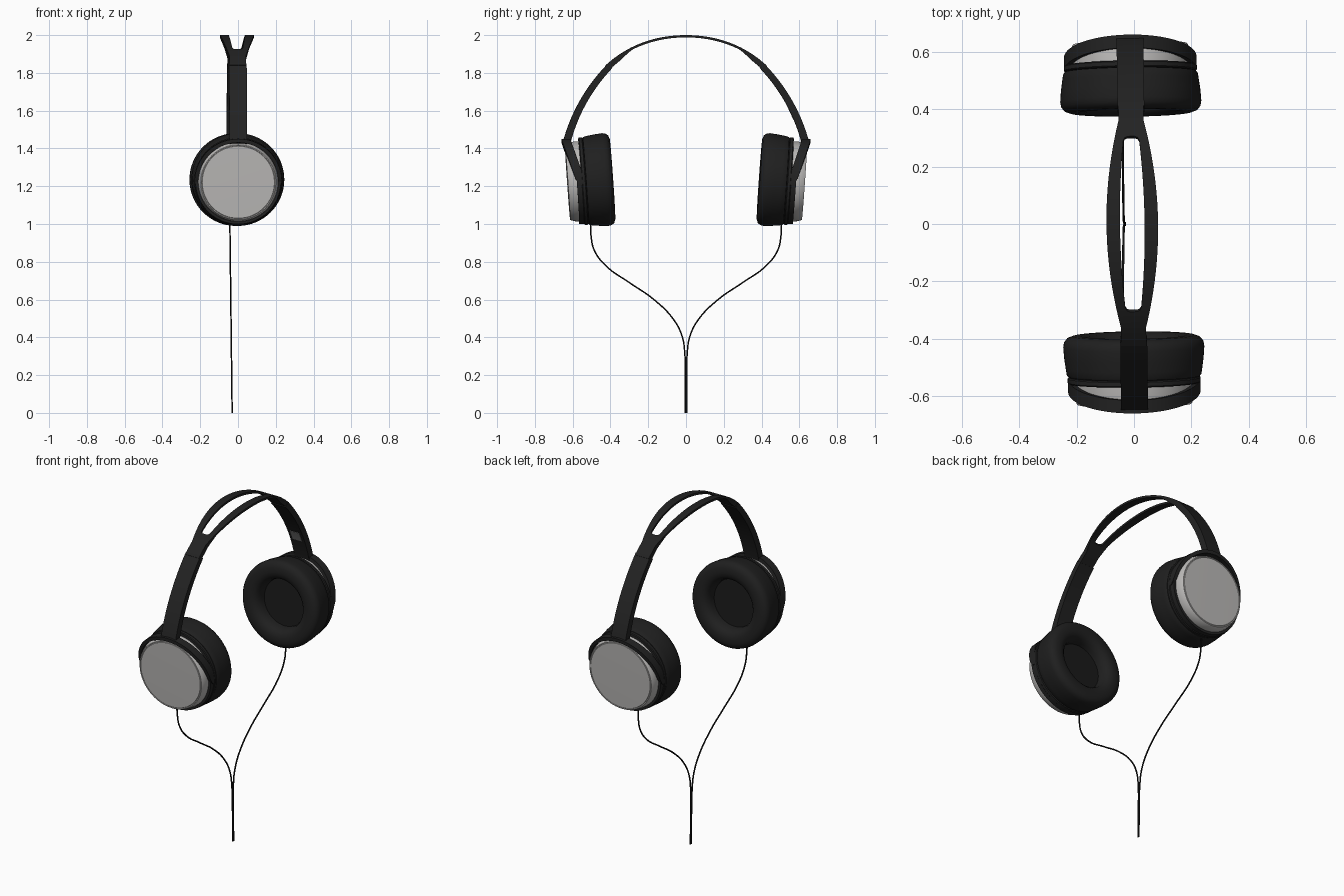
import bpy, bmesh, math
from mathutils import Vector

if "Cube" in bpy.data.objects:
    bpy.data.objects.remove(bpy.data.objects["Cube"])

YAW, SHIFT = math.radians(0.7), -0.006   # the whole model is turned a hair
TILT = math.radians(4)


def material(name, r, g, b):
    m = bpy.data.materials.new(name)
    m.diffuse_color = (r, g, b, 1)
    m.use_nodes = True
    m.node_tree.nodes["Principled BSDF"].inputs["Base Color"].default_value = m.diffuse_color
    return m


BLACK = material("black plastic", 0.016, 0.016, 0.016)
PAD = material("black padding", 0.014, 0.014, 0.014)
CLOTH = material("dark speaker cloth", 0.010, 0.010, 0.010)
SILVER = material("silver grey", 0.50, 0.49, 0.48)
LABEL = material("label grey", 0.22, 0.22, 0.22)
CABLE = material("cable black", 0.006, 0.006, 0.006)


def finish(name, bm, mat, angle=35):
    bmesh.ops.remove_doubles(bm, verts=bm.verts, dist=1e-5)
    bmesh.ops.recalc_face_normals(bm, faces=bm.faces)
    me = bpy.data.meshes.new(name)
    bm.to_mesh(me)
    bm.free()
    ob = bpy.data.objects.new(name, me)
    bpy.context.collection.objects.link(ob)
    me.materials.append(mat)
    ob.rotation_euler.z, ob.location.x = YAW, SHIFT
    bpy.ops.object.select_all(action='DESELECT')
    ob.select_set(True)
    bpy.context.view_layer.objects.active = ob
    bpy.ops.object.shade_smooth_by_angle(angle=math.radians(angle))
    return ob


def slab(name, outer, inner, mat, solid=lambda i, j: True):
    """Closed plate between two grids of points; solid() leaves openings."""
    bm = bmesh.new()
    T = [[bm.verts.new(p) for p in row] for row in outer]
    B = [[bm.verts.new(p) for p in row] for row in inner]
    n, m = len(T) - 1, len(T[0]) - 1

    def full(i, j):
        return 0 <= i < n and 0 <= j < m and solid(i, j)
    for i in range(n):
        for j in range(m):
            if not full(i, j):
                continue
            q = [(i, j), (i + 1, j), (i + 1, j + 1), (i, j + 1)]
            bm.faces.new([T[a][b] for a, b in q])
            bm.faces.new([B[a][b] for a, b in reversed(q)])
            near = [(i, j - 1), (i + 1, j), (i, j + 1), (i - 1, j)]
            for k in range(4):
                if not full(*near[k]):
                    (a, b), (c, d) = q[k], q[(k + 1) % 4]
                    bm.faces.new([T[a][b], B[a][b], B[c][d], T[c][d]])
    loose = [v for v in bm.verts if not v.link_faces]
    bmesh.ops.delete(bm, geom=loose, context='VERTS')
    return finish(name, bm, mat)


def cup(s, x, h, d):
    """Ear cup space: x across, h up, d outward from the pad face."""
    c, t = math.cos(TILT), math.sin(TILT)
    return Vector((x, s * (0.388 + d * c + h * t), 1.238 - d * t + h * c))


def lathe(name, s, profile, mat, steps=64):
    bm = bmesh.new()
    rings = [[bm.verts.new(cup(s, r * math.cos(2 * math.pi * k / steps),
                               r * math.sin(2 * math.pi * k / steps), d))
              for k in range(steps)] if r else [bm.verts.new(cup(s, 0, 0, d))] * steps
             for r, d in profile]
    for a, b in zip(rings, rings[1:]):
        for k in range(steps):
            l = (k + 1) % steps
            quad = list(dict.fromkeys([a[k], a[l], b[l], b[k]]))
            bm.faces.new(quad)
    return finish(name, bm, mat)


# Headband: thin arch that widens in the middle around a long slot
def arch(y):
    return 2.0 - 0.70 * y * y - y ** 4


half = [0.025 * k for k in range(1, 12)] + [0.292, 0.302, 0.306, 0.33, 0.36, 0.39, 0.425]
ys = [-y for y in reversed(half)] + [0] + half
top, bottom = [], []
for y in ys:
    a = abs(y)
    w = 0.044 + 0.046 * max(0, 1 - (a / 0.36) ** 2)
    slot = 0.027 + 0.016 * max(0, 1 - (a / 0.3) ** 2)
    if 0.30 < a < 0.32:
        slot = 0.022 if a < 0.304 else 0.013
    thick = 0.012 + 0.018 * min(1, max(0, (a - 0.29) / 0.08))
    slope = -1.4 * y - 4 * y ** 3
    nrm = Vector((0, -slope, 1)).normalized()
    row = [Vector((x, y, arch(y))) for x in (-w, -slot, slot, w)]
    top.append(row)
    bottom.append([p - nrm * thick for p in row])
slab("headband", top, bottom, BLACK,
     lambda i, j: not (j == 1 and abs(ys[i]) < 0.3061 and abs(ys[i + 1]) < 0.3061))

P0, P1, P2 = Vector((0.413, 1.850)), Vector((0.590, 1.668)), Vector((0.652, 1.432))


def arm_point(t):
    p = P0 * (1 - t) ** 2 + P1 * 2 * t * (1 - t) + P2 * t * t
    g = ((P1 - P0) * (1 - t) + (P2 - P1) * t).normalized()
    return p, Vector((-g.y, g.x))      # point and outward normal


def arm_rows(s, t0, t1, steps, w, depth0, depth1):
    rows_a, rows_b = [], []
    for k in range(steps + 1):
        t = t0 + (t1 - t0) * k / steps
        p, n = arm_point(t)
        base = 0.033 + 0.007 * t
        for rows, dep in ((rows_a, depth0), (rows_b, depth1)):
            q = p - n * (base * dep[0] + dep[1])
            rows.append([(x, s * q.x, q.y) for x in (-w, w)])
    return rows_a, rows_b


for s, side in ((-1, "front"), (1, "back")):
    # Slider arm between headband and cup
    slab(side + "_arm", *arm_rows(s, 0, 1, 16, 0.047, (0, 0), (1, 0)), BLACK)

    # Yoke: slanted half ring gripping the cup on both sides
    outer, inner = [], []
    for k in range(41):
        th = math.radians(-5 + 190 * k / 40)
        c, h = math.cos(th), math.sin(th)
        mid = 0.172 + 0.062 * h
        hw = 0.023 * (0.55 if k in (0, 40) else 0.85 if k in (1, 39) else 1)
        outer.append([cup(s, 0.231 * c, 0.231 * h, mid + e) for e in (-hw, hw)])
        inner.append([cup(s, 0.211 * c, 0.211 * h, mid + e) for e in (-hw, hw)])
    slab(side + "_yoke", outer, inner, BLACK)

    # Lower housing: half ring under the yoke ends
    outer, inner = [], []
    for k in range(41):
        th = math.radians(180 + 180 * k / 40)
        c, h = math.cos(th), math.sin(th)
        outer.append([cup(s, r * c, r * h, d) for r, d in ((0.229, 0.15), (0.226, 0.193))])
        inner.append([cup(s, 0.205 * c, 0.205 * h, d) for d in (0.15, 0.193)])
    slab(side + "_lower_housing", outer, inner, BLACK)

    # Ear cushion, speaker cloth, collar and outer shell
    lathe(side + "_ear_cushion", s, [
        (0.135, 0.075), (0.137, 0.045), (0.146, 0.020), (0.163, 0.005), (0.185, 0.0),
        (0.212, 0.001), (0.232, 0.008), (0.243, 0.022), (0.246, 0.040), (0.243, 0.080),
        (0.238, 0.115), (0.235, 0.136), (0.230, 0.143), (0.205, 0.145)], PAD)
    lathe(side + "_speaker_cloth", s, [(0, 0.068), (0.137, 0.068)], CLOTH)
    lathe(side + "_collar", s, [(0.20, 0.143), (0.228, 0.145), (0.232, 0.149),
                                (0.232, 0.163), (0.228, 0.167), (0.20, 0.168)], BLACK)
    lathe(side + "_shell", s, [(0.212, 0.14), (0.212, 0.195), (0.209, 0.214),
                               (0.202, 0.236), (0.199, 0.240), (0.194, 0.240),
                               (0.193, 0.238), (0.191, 0.240), (0, 0.242)], SILVER)

    # Cable strand from cup to the joined lead
    path = [(0.505, 1.01), (0.503, 0.94), (0.485, 0.86), (0.42, 0.775), (0.30, 0.69),
            (0.17, 0.60), (0.07, 0.50), (0.022, 0.41), (0.006, 0.31), (0.0035, 0.15),
            (0.0035, 0.0)]
    cu = bpy.data.curves.new(side + "_cable", 'CURVE')
    cu.dimensions = '3D'
    cu.bevel_depth, cu.bevel_resolution, cu.resolution_u = 0.0042, 2, 8
    cu.use_fill_caps = True
    sp = cu.splines.new('BEZIER')
    sp.bezier_points.add(len(path) - 1)
    for bp, (y, z) in zip(sp.bezier_points, path):
        bp.co = (-0.031 - 0.012 * z, s * y, z)
        bp.handle_left_type = bp.handle_right_type = 'AUTO'
    cu.materials.append(CABLE)
    bpy.context.collection.objects.link(bpy.data.objects.new(side + "_cable", cu))

# Small plain label on the inside of the back arm
slab("inner_label", *arm_rows(1, 0.56, 0.70, 3, 0.030, (1, -0.002), (1, 0.002)), LABEL)
